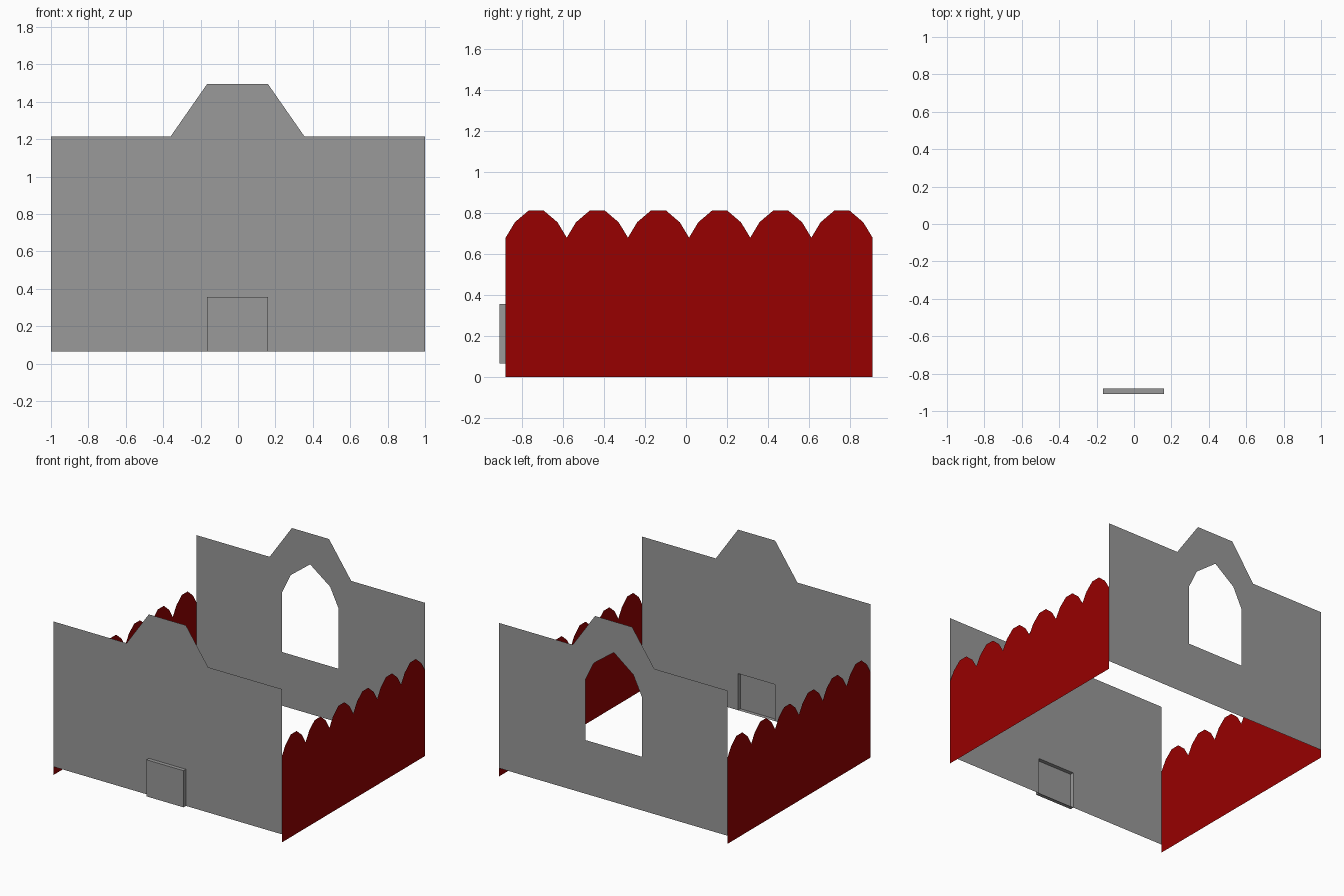
import bpy, bmesh
from mathutils import Vector

if "Cube" in bpy.data.objects:
    bpy.data.objects.remove(bpy.data.objects["Cube"])

FRONT, BACK = -0.88, 0.91      # y of the two end walls
DOOR_L, DOOR_R, BASE, DOOR_TOP = -0.165, 0.16, 0.065, 0.355


def material(name, colour):
    m = bpy.data.materials.new(name)
    m.diffuse_color = (*colour, 1)
    m.use_nodes = True
    m.node_tree.nodes["Principled BSDF"].inputs["Base Color"].default_value = m.diffuse_color
    return m


red = material("red", (0.31, 0.0, 0.0))
grey = material("grey", (0.32, 0.32, 0.32))


def finish(name, bm, mat):
    me = bpy.data.meshes.new(name)
    bm.to_mesh(me)
    bm.free()
    me.materials.append(mat)
    ob = bpy.data.objects.new(name, me)
    bpy.context.collection.objects.link(ob)


def panel(name, loops, place, normal, mat):
    """Flat sheet from an outline plus optional holes; place maps (u, z) to 3D."""
    bm = bmesh.new()
    for loop in loops:
        vs = [bm.verts.new(place(u, z)) for u, z in loop]
        for a, b in zip(vs, vs[1:] + vs[:1]):
            bm.edges.new((a, b))
    bmesh.ops.triangle_fill(bm, use_beauty=True, edges=bm.edges[:], normal=normal)
    bm.normal_update()
    for f in bm.faces:
        if f.normal.dot(Vector(normal)) < 0:
            f.normal_flip()
    finish(name, bm, mat)


# Gabled top shared by both end walls
gable = [(1, BASE), (1, 1.215), (0.355, 1.215), (0.16, 1.495),
         (-0.165, 1.495), (-0.36, 1.215), (-1, 1.215), (-1, BASE)]

# Front wall, notched at the doorway
doorway = [(DOOR_L, BASE), (DOOR_L, DOOR_TOP), (DOOR_R, DOOR_TOP), (DOOR_R, BASE)]
panel("front_wall", [gable + doorway], lambda x, z: (x, FRONT, z), (0, -1, 0), grey)

# Back wall with a pointed window opening
window = [(-0.25, 0.49), (0.245, 0.49), (0.245, 0.965), (0.17, 1.12),
          (-0.005, 1.25), (-0.175, 1.12), (-0.25, 0.965)]
panel("back_wall", [gable, window], lambda x, z: (x, BACK, z), (0, 1, 0), grey)

# Door: shallow box pushed out of the front wall, open on the inside
bm = bmesh.new()
rim = [bm.verts.new((x, FRONT, z)) for x, z in doorway]
face = [bm.verts.new((x, FRONT - 0.03, z)) for x, z in doorway]
bm.faces.new(face[::-1])
for i in range(4):
    j = (i + 1) % 4
    bm.faces.new((rim[i], rim[j], face[j], face[i]))
bm.normal_update()
centre = Vector(((DOOR_L + DOOR_R) / 2, FRONT - 0.015, (BASE + DOOR_TOP) / 2))
for f in bm.faces:
    if f.normal.dot(f.calc_center_median() - centre) < 0:
        f.normal_flip()
finish("door", bm, grey)

# Side walls with six scallops along the top
step = (BACK - FRONT) / 6
scallop = [(0, 0.68), (0.045, 0.755), (0.112, 0.812), (0.186, 0.812), (0.253, 0.755)]
side = [(FRONT + i * step + u, z) for i in range(6) for u, z in scallop]
side += [(BACK, 0.68), (BACK, 0), (FRONT, 0)]
for name, s in (("left_wall", -1), ("right_wall", 1)):
    panel(name, [side], lambda y, z, s=s: (s, y, z), (s, 0, 0), red)
